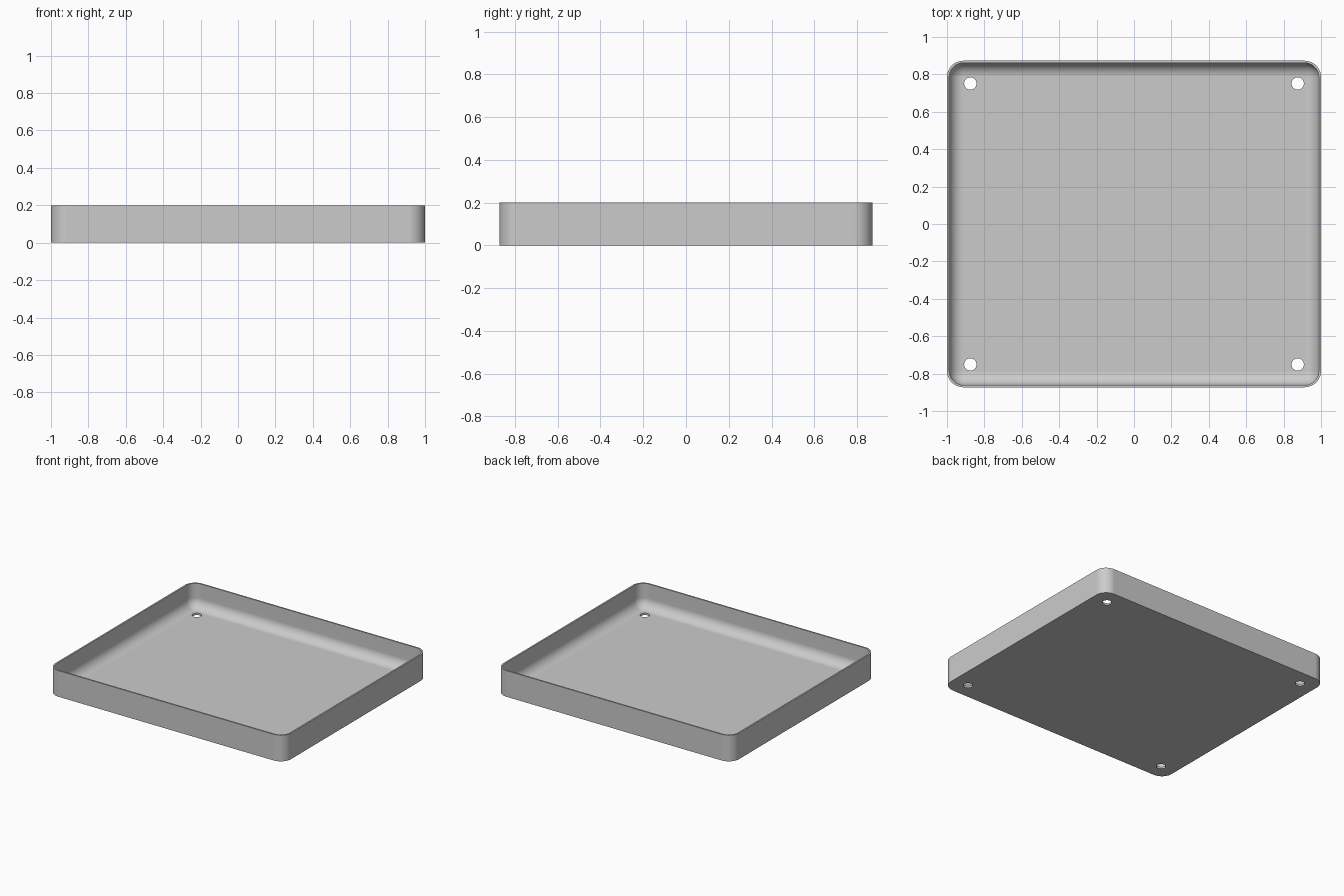
import bpy, bmesh
from math import sin, cos, pi, radians

default = bpy.data.objects.get("Cube")
if default:
    bpy.data.objects.remove(default, do_unlink=True)

HALF_X, HALF_Y, HEIGHT = 1.0, 0.873, 0.2
CORNER, WALL, FLOOR, FILLET = 0.088, 0.012, 0.015, 0.075
HOLE_X, HOLE_Y, HOLE_R = 0.875, 0.751, 0.033
STEPS = 12

grey = bpy.data.materials.new("plain_grey")
grey.use_nodes = True
colour = (0.6, 0.6, 0.6, 1)
grey.diffuse_color = colour
grey.node_tree.nodes["Principled BSDF"].inputs["Base Color"].default_value = colour


def rounded_ring(bm, inset, z):
    """Rounded rectangle, inset from the outer outline, at height z."""
    r = CORNER - inset
    verts = []
    for i, (sx, sy) in enumerate([(1, 1), (-1, 1), (-1, -1), (1, -1)]):
        for s in range(STEPS + 1):
            a = (i + s / STEPS) * pi / 2
            verts.append(bm.verts.new((sx * (HALF_X - CORNER) + r * cos(a),
                                       sy * (HALF_Y - CORNER) + r * sin(a), z)))
    return verts


# Tray section: outer wall, rim, inner wall, rounded fillet down to the floor
section = [(0, 0), (0, HEIGHT), (WALL, HEIGHT)]
for s in range(STEPS + 1):
    a = s / STEPS * pi / 2
    section.append((WALL + FILLET * (1 - cos(a)), FLOOR + FILLET * (1 - sin(a))))

bm = bmesh.new()
rings = [rounded_ring(bm, inset, z) for inset, z in section]
for low, high in zip(rings, rings[1:]):
    for i in range(len(low)):
        j = (i + 1) % len(low)
        bm.faces.new((low[i], low[j], high[j], high[i]))
bm.faces.new(rings[0][::-1])
bm.faces.new(rings[-1])
bmesh.ops.recalc_face_normals(bm, faces=bm.faces)
mesh = bpy.data.meshes.new("tray")
bm.to_mesh(mesh)
bm.free()
mesh.materials.append(grey)
tray = bpy.data.objects.new("tray", mesh)
bpy.context.collection.objects.link(tray)


def activate(obj):
    bpy.ops.object.select_all(action="DESELECT")
    obj.select_set(True)
    bpy.context.view_layer.objects.active = obj


# Screw holes through the floor at the four corners
for sx in (-1, 1):
    for sy in (-1, 1):
        bpy.ops.mesh.primitive_cylinder_add(vertices=32, radius=HOLE_R, depth=0.1,
                                            location=(sx * HOLE_X, sy * HOLE_Y, 0))
        cutter = bpy.context.object
        cutter.name = "hole_cutter"
        cutter.hide_render = True
        cutter.data.materials.append(grey)
        activate(tray)
        cut = tray.modifiers.new("hole", "BOOLEAN")
        cut.operation = "DIFFERENCE"
        cut.solver = "EXACT"
        cut.object = cutter
        bpy.ops.object.modifier_apply(modifier=cut.name)
        bpy.data.objects.remove(cutter, do_unlink=True)

# Smooth corners and fillet, crisp rim and base
activate(tray)
bpy.ops.object.shade_smooth_by_angle(angle=radians(35))
weighted = tray.modifiers.new("flat_panels", "WEIGHTED_NORMAL")
weighted.keep_sharp = True
